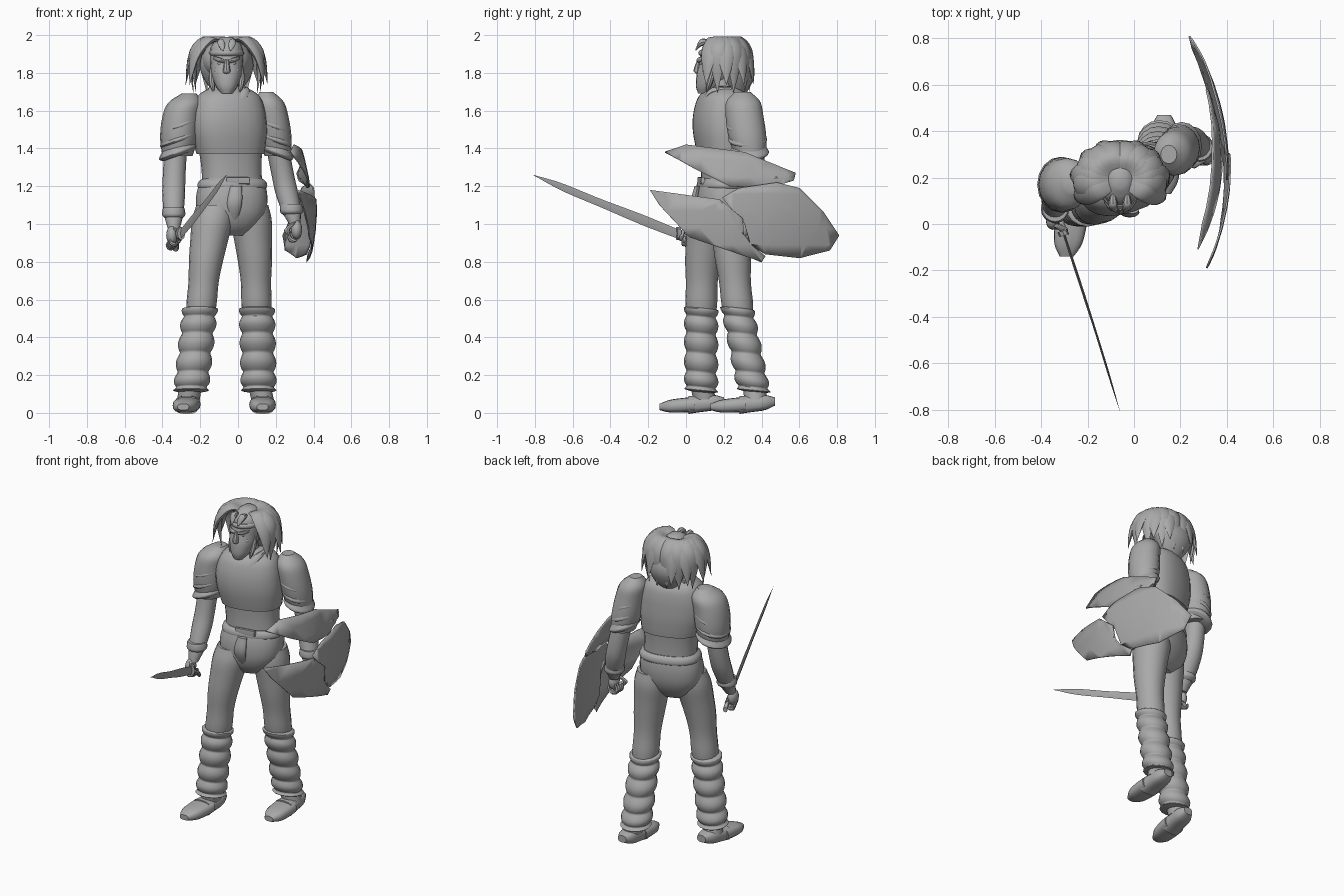
import bpy, bmesh, math
from mathutils import Vector

cube = bpy.data.objects.get("Cube")
if cube:
    bpy.data.objects.remove(cube, do_unlink=True)

grey = bpy.data.materials.new("plain grey")
grey.use_nodes = True
shade = (.4, .4, .4, 1)
grey.diffuse_color = shade
grey.node_tree.nodes["Principled BSDF"].inputs["Base Color"].default_value = shade

right, back, up = Vector((1, 0, 0)), Vector((0, 1, 0)), Vector((0, 0, 1))
twist = math.radians(17)
chest_right = right * math.cos(twist) + back * math.sin(twist)
chest_back = back * math.cos(twist) - right * math.sin(twist)
parts = []


def finish(name, bm):
    bmesh.ops.recalc_face_normals(bm, faces=bm.faces)
    mesh = bpy.data.meshes.new(name)
    bm.to_mesh(mesh)
    bm.free()
    mesh.materials.append(grey)
    obj = bpy.data.objects.new(name, mesh)
    bpy.context.collection.objects.link(obj)
    parts.append(obj)
    return obj


def curve(knots, t):
    """Smooth value at t along evenly spaced knots (numbers or vectors)."""
    last = len(knots) - 1
    i = min(int(t * last), last - 1)
    f = t * last - i
    a, b, c, d = (knots[min(max(i + k, 0), last)] for k in (-1, 0, 1, 2))
    bend = a - b * 2.5 + c * 2 - d / 2
    ease = (b - c) * 1.5 + (d - a) / 2
    return b + (c - a) * (f / 2) + bend * f * f + ease * f * f * f


def limb(name, path, radii, depth=1, u=right, v=back, sides=16, power=2):
    """Closed skin along a path; depth is the section's size on v relative to u."""
    path = [Vector(p) for p in path]
    steps = 3 * max(len(path), len(radii))
    bm = bmesh.new()
    loops = []
    for step in range(steps + 1):
        t = step / steps
        centre, radius = curve(path, t), max(curve(radii, t), .001)
        loop = []
        for k in range(sides):
            angle = math.tau * k / sides
            c, s = (math.copysign(abs(w) ** (2 / power), w) for w in (math.cos(angle), math.sin(angle)))
            loop.append(bm.verts.new(centre + (u * c + v * s * depth) * radius))
        loops.append(loop)
    for low, high in zip(loops, loops[1:]):
        for k in range(sides):
            bm.faces.new((low[k - 1], low[k], high[k], high[k - 1]))
    bm.faces.new(loops[0])
    bm.faces.new(loops[-1])
    return finish(name, bm)


def rope(name, path, radius, tip=.6, u=right, v=back):
    """Thin rounded bar, narrower at both ends."""
    return limb(name, path, [radius * tip, radius, radius, radius * tip], u=u, v=v, sides=8)


def ball(name, centre, size):
    bm = bmesh.new()
    bmesh.ops.create_uvsphere(bm, u_segments=16, v_segments=10, radius=1)
    bmesh.ops.scale(bm, vec=size, verts=bm.verts)
    bmesh.ops.translate(bm, vec=centre, verts=bm.verts)
    return finish(name, bm)


# Torso, turned toward the sword side
chest = dict(u=chest_right, v=chest_back, sides=24, power=2.4)
limb("shirt", [(-.03, .2, 1.2), (-.04, .2, 1.4)], [.16, .16, .17], .7, **chest)
limb("vest", [(-.04, .2, 1.37), (-.05, .19, 1.55), (-.05, .2, 1.73)],
     [.18, .19, .2, .2, .19, .16, .08], .72, **chest)
limb("pelvis", [(-.03, .2, 1.24), (-.04, .18, .94)], [.16, .18, .19, .18, .14, .08], .73, **chest)
limb("belt", [(-.03, .2, 1.24), (-.03, .2, 1.18)], [.16, .18, .185, .17], .72, **chest)
limb("neck", [(-.05, .2, 1.66), (-.06, .18, 1.8)], [.08, .06, .06])
for side in (-1, 1):
    rope("collar", [(-.05 + side * .09, .24, 1.71), (-.05 + side * .09, .14, 1.7),
                    (-.05 + side * .06, .09, 1.65), (-.05, .06, 1.6)], .022, .8, v=up)
limb("buckle", [(-.06, .07, 1.23), (.06, .09, 1.23)], [.02, .02], .5, up, back, 8, 4)
limb("front_flap", [(-.01, .06, 1.2), (-.02, .05, 1.1), (-.03, .1, .97)], [.03, .04, .01], .5)

# Legs: trousers, ribbed gaiters and shoes
legs = {
    "right": ([(-.12, .14, 1.1), (-.17, .09, .8), (-.2, .08, .5)],
              (-.2, .08, .56), (-.25, .08, .11), (-.29, -.14, 0), (-.25, .2, 0)),
    "left": ([(.06, .24, 1.1), (.09, .25, .8), (.1, .28, .5)],
             (.1, .27, .56), (.11, .36, .11), (.13, .13, 0), (.13, .47, 0))}
folds, cuts = 5, 6
for side, (thigh, knee, shin, toe, heel) in legs.items():
    limb(side + "_trouser", thigh, [.1, .11, .1, .09, .08, .08, .07], 1.05)
    swells = [.08 + .016 * abs(math.sin(math.pi * i / cuts + 1)) for i in range(folds * cuts + 1)]
    limb(side + "_gaiter", [knee, shin], [.07] + swells + [.06], .95, v=back - up * .1)
    toe, heel = Vector(toe), Vector(heel)
    # Shoe: flat-bottomed slices that rise toward the ankle
    for half, (start, end) in {"toe": (0, .55), "heel": (.45, 1)}.items():
        sole, middle = toe.lerp(heel, start), toe.lerp(heel, end)
        rise = .045 if half == "toe" else .06
        widths = [.03, .06, .07, .07] if half == "toe" else [.065, .06, .055, .03]
        limb(side + "_shoe_" + half, [sole + up * rise * .7, middle + up * rise],
             widths, .01 + rise / .07 * .85, right, up, power=2.8)
    limb(side + "_ankle", [Vector(shin) + up * .05, toe.lerp(heel, .7) + up * .07], [.06, .06, .06])

# Arms: rounded shoulders, overlapping sleeve bands, forearms, cuffs and fists
arms = {
    "right": (-1, [(-.26, .18, 1.69), (-.3, .17, 1.57), (-.32, .17, 1.36)], 1,
              [(-.33, .17, 1.4), (-.34, .13, 1.2), (-.34, .03, .97)], right * .25 - back * .85 + up * .35),
    "left": (1, [(.15, .3, 1.7), (.18, .31, 1.57), (.21, .34, 1.36)], .87,
             [(.21, .35, 1.4), (.25, .36, 1.2), (.3, .31, 1)], -back)}
for side, (s, upper, bulk, lower, grip) in arms.items():
    upper, lower = [Vector(p) for p in upper], [Vector(p) for p in lower]
    limb(side + "_shoulder", upper, [r * bulk for r in (.04, .09, .1, .1, .08)], 1.15)
    limb(side + "_forearm", lower, [.06, .06, .06, .06, .05, .03])
    for t in (.6, .75, .9):
        c = curve(upper, t)
        limb(side + "_sleeve_band", [c + up * .03, c - up * .03],
             [r * bulk for r in (.08, .09, .1, .08)], 1.2, u=right - up * s * .35)
    wrist = curve(lower, .8)
    limb(side + "_cuff", [wrist + up * .04, wrist - up * .02], [.055, .06, .06, .04])
    hand = lower[-1] - up * .03 - back * .015
    ball(side + "_palm", hand + right * s * .01, (.03, .04, .05))
    for i in range(4):
        knuckle = hand + grip * (.03 - .02 * i) - up * .03
        bends = [math.pi * k / 4 for k in range(6)]
        rope(side + "_finger", [knuckle + (right * s * math.cos(a) - up * math.sin(a)) * .03 for a in bends],
             .013, u=back, v=(right + up) * .7)
    rope(side + "_thumb", [hand + up * .04 - back * .02, hand - right * s * .04 - back * .04,
                           hand - right * s * .03 - back * .04 - up * .03], .014)

# Curved sword held forward
flat = right + back * .3
limb("sword_blade", [(-.06, -.81, 1.26), (-.17, -.45, 1.11), (-.3, -.05, .95)],
     [0, .02, .022, .028, .025], .2, up, flat, sides=4)
limb("sword_guard", [(-.3, -.05, .95), (-.31, -.03, .95)], [.035, .035], .6, up, flat, 8)
rope("sword_handle", [(-.3, -.04, .95), (-.32, .02, .92), (-.33, .07, .87)], .014, 1.2, v=up)

# Broken round shield: three domed shards, outlined by (y, z)
shards = {
    "upper": (.03, [(-.11, 1.38), (0, 1.42), (.31, 1.38), (.58, 1.27), (.57, 1.23),
                    (.43, 1.26), (.4, 1.19), (.23, 1.2), (.05, 1.29)]),
    "front": (0, [(-.19, 1.18), (.18, 1.13), (.3, 1.03), (.31, .92), (.42, .83),
                  (.4, .8), (.02, .93), (-.14, 1.1)]),
    "rear": (.01, [(.19, 1.14), (.28, 1.19), (.48, 1.22), (.6, 1.19), (.73, 1.06), (.81, .94),
                   (.76, .86), (.6, .82), (.42, .84), (.34, .89), (.31, 1)])}
for name, (inset, outline) in shards.items():
    bm = bmesh.new()
    bm.faces.new([bm.verts.new((0, y, z)) for y, z in outline])
    bmesh.ops.triangulate(bm, faces=bm.faces)
    for axis, start in ((back, -.2), (up, .8)):
        for i in range(12):
            bmesh.ops.bisect_plane(bm, geom=bm.verts[:] + bm.edges[:] + bm.faces[:],
                                   plane_co=axis * (start + i * .09), plane_no=axis)
    for vert in bm.verts:
        bulge = (vert.co - back * .25 - up * 1.08).length_squared
        vert.co.x = .415 - inset - bulge / 2
    shell = finish("shield_shard_" + name, bm).modifiers.new("thickness", "SOLIDIFY")
    shell.thickness, shell.offset = .008, 0

# Head and face, placed about the middle of the brow
brow = Vector((-.06, .07, 1.87))


def face(x, y, z):
    return brow + Vector((x, y, z))


limb("head", [face(0, .03, -.18), face(0, .08, -.08), face(0, .11, .02), face(0, .12, .12)],
     [.03, .06, .08, .085, .088, .08, .03], 1.18, sides=20, power=2.2)
limb("nose", [face(0, 0, 0), face(0, -.01, -.06), face(0, .01, -.08)], [.01, .02, .01], sides=8)
limb("headband", [face(0, .105, .05), face(0, .105, .02)], [.085, .092, .092, .085], 1.18, sides=20)
for drop in (.1, .12):
    rope("lip", [face(-.03, .01, -drop), face(0, -.005, -drop), face(.03, .01, -drop)], .008, u=back, v=up)
for s in (-1, 1):
    rope("eyebrow", [face(s * .01, 0, -.01), face(s * .04, 0, 0), face(s * .07, .03, .01)],
         .012, u=back, v=up)
    ball("eye", face(s * .035, .015, -.02), (.014, .01, .007))
    ball("cheekbone", face(s * .05, .035, -.055), (.02, .024, .016))
    rope("sideburn", [face(s * .08, .08, -.03), face(s * .08, .06, -.11), face(s * .07, .04, -.17)],
         .014, .3)

# Hair: full back mass, locks arching out of a centre parting, forelocks
ball("hair_cap", face(0, .17, 0), (.13, .11, .11))
limb("hair_nape", [face(0, .18, .03), face(0, .21, -.1), face(0, .2, -.23)],
     [.13, .14, .09, .01], .65)
for s in (-1, 1):
    for i in range(8):
        angle = math.radians(i * 16 - 28)
        out = right * s * math.cos(angle) + back * math.sin(angle)
        root = face(s * .02, .13, .085)
        reach = 1 - .16 * max(math.sin(angle), 0)
        drop = .04 * (i % 2)
        limb("hair_lock", [root, root + out * .09 * reach + up * .02, root + out * .17 * reach - up * .07,
                           root + out * (.2 - drop) * reach - up * (.22 + drop)],
             [.03, .05, .055, .035, 0], .45, out.cross(up), (out + up) * .7, 8)
    rope("forelock", [face(s * .03, .07, .09), face(s * .03, .01, .09), face(s * .02, -.02, .05)],
         .018, .2, v=up)

# Smooth shading with crisp edges
bpy.ops.object.select_all(action="DESELECT")
for obj in parts:
    obj.select_set(True)
bpy.context.view_layer.objects.active = parts[0]
bpy.ops.object.shade_smooth_by_angle(angle=math.radians(40))
